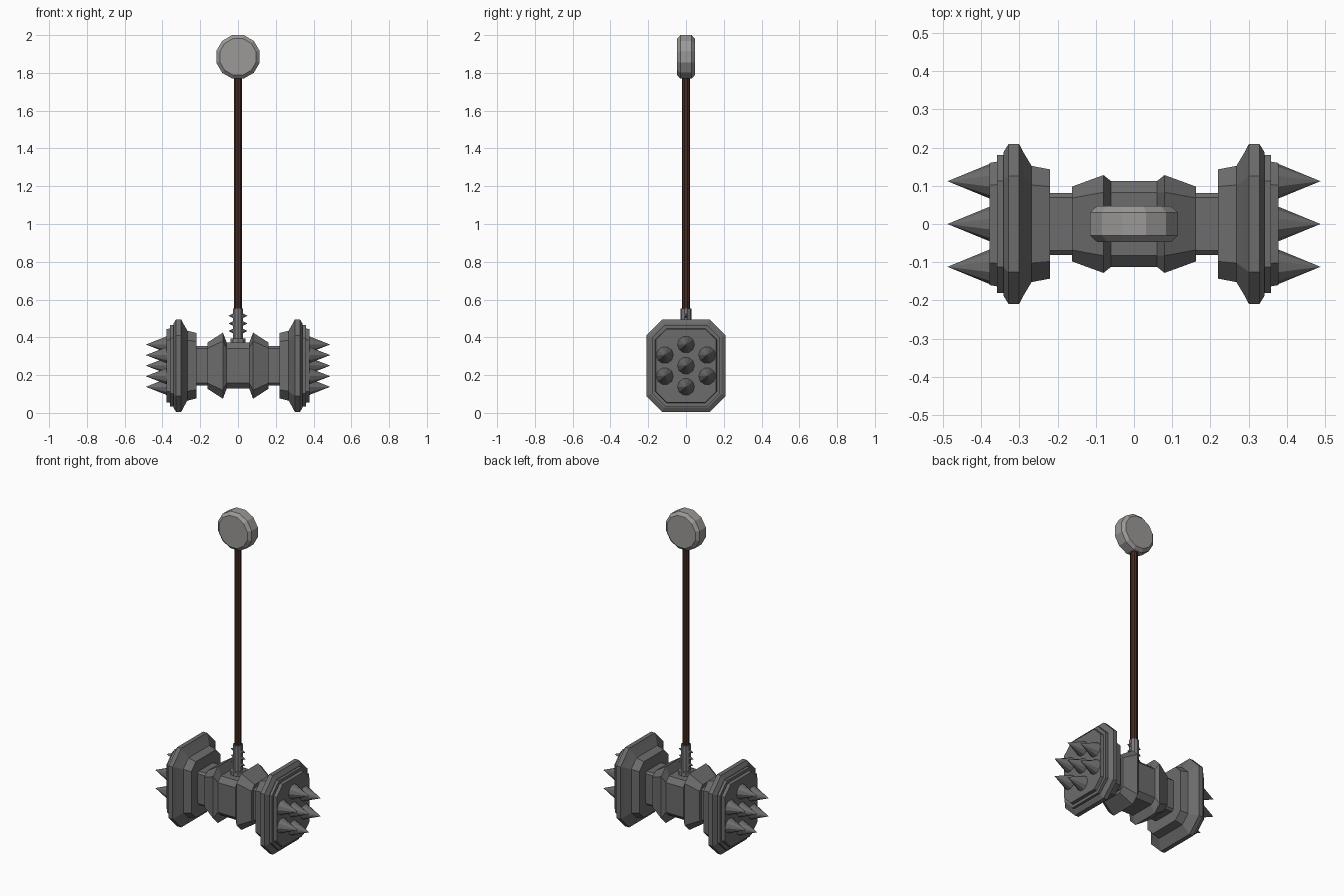
import bpy, bmesh, math
from mathutils import Vector, Matrix

if "Cube" in bpy.data.objects:
    bpy.data.objects.remove(bpy.data.objects["Cube"])

ZC = 0.25  # height of the head's axis


def material(name, r, g, b):
    m = bpy.data.materials.new(name)
    m.diffuse_color = (r, g, b, 1)
    m.use_nodes = True
    m.node_tree.nodes["Principled BSDF"].inputs["Base Color"].default_value = m.diffuse_color
    return m


DARK = material("dark_iron", 0.15, 0.15, 0.15)
MID = material("collar_steel", 0.2, 0.2, 0.2)
LIGHT = material("pale_steel", 0.33, 0.32, 0.31)
WOOD = material("dark_wood", 0.065, 0.024, 0.014)


def finish(name, bm, mat):
    bmesh.ops.recalc_face_normals(bm, faces=bm.faces[:])
    me = bpy.data.meshes.new(name)
    bm.to_mesh(me)
    bm.free()
    me.materials.append(mat)
    ob = bpy.data.objects.new(name, me)
    bpy.context.collection.objects.link(ob)
    return ob


def loft(name, rings, mat):
    """Skin a list of closed rings of points and cap both ends."""
    bm = bmesh.new()
    rows = [[bm.verts.new(p) for p in ring] for ring in rings]
    n = len(rows[0])
    for a, b in zip(rows, rows[1:]):
        for i in range(n):
            j = (i + 1) % n
            bm.faces.new((a[i], a[j], b[j], b[i]))
    bm.faces.new(rows[0])
    bm.faces.new(rows[-1])
    return finish(name, bm, mat)


def octagon(x, hy, hz, c):
    """Chamfered rectangle across the head at x."""
    pts = [(hy, hz - c), (hy - c, hz), (c - hy, hz), (-hy, hz - c),
           (-hy, c - hz), (c - hy, -hz), (hy - c, -hz), (hy, c - hz)]
    return [(x, y, ZC + z) for y, z in pts]


def turned(name, profile, sides, mat, start=(0, 0, 0), axis=(0, 0, 1)):
    """Lathe (distance along axis, radius) pairs around any axis."""
    rot = Vector((0, 0, 1)).rotation_difference(Vector(axis)).to_matrix()
    rings = []
    for d, r in profile:
        ring = []
        for i in range(sides):
            a = 2 * math.pi * (i + 0.5) / sides
            ring.append(Vector(start) + rot @ Vector((r * math.cos(a), r * math.sin(a), d)))
        rings.append(ring)
    return loft(name, rings, mat)


def spikes(name, spots, axis_x, radius, length, sides, mat):
    """Set of cones pointing along +x or -x."""
    bm = bmesh.new()
    for x, y, z in spots:
        m = Matrix.Translation((x + axis_x * length / 2, y, z)) @ \
            Matrix.Rotation(axis_x * math.pi / 2, 4, 'Y')
        bmesh.ops.create_cone(bm, cap_ends=True, segments=sides, radius1=radius,
                              radius2=0, depth=length, matrix=m)
    return finish(name, bm, mat)


# Head: half profile of (x, half width, half height, chamfer), mirrored in x
half = [(0.06, 0.112, 0.122, 0.03), (0.08, 0.128, 0.175, 0.045),
        (0.162, 0.098, 0.122, 0.03), (0.162, 0.081, 0.104, 0.012),
        (0.22, 0.081, 0.104, 0.012), (0.22, 0.143, 0.173, 0.045),
        (0.268, 0.152, 0.185, 0.05), (0.289, 0.187, 0.222, 0.07),
        (0.301, 0.21, 0.245, 0.084), (0.328, 0.21, 0.245, 0.084),
        (0.342, 0.187, 0.222, 0.072), (0.342, 0.18, 0.215, 0.068),
        (0.359, 0.18, 0.215, 0.068), (0.359, 0.163, 0.197, 0.06),
        (0.378, 0.16, 0.194, 0.058)]
profile = [(-x, y, z, c) for x, y, z, c in reversed(half)] + half
loft("hammer_head", [octagon(*p) for p in profile], DARK)

# Spikes on both striking faces: one in the middle and six around it
spots = [(0, 0), (0, 0.112), (0, -0.112)]
spots += [(sy * 0.112, sz * 0.056) for sy in (-1, 1) for sz in (-1, 1)]
for side, label in ((-1, "left"), (1, "right")):
    spikes(label + "_face_spikes", [(side * 0.376, y, ZC + z) for y, z in spots],
           side, 0.046, 0.112, 10, DARK)
    # Small studs on the collar
    spikes(label + "_collar_studs", [(side * 0.02, 0, z) for z in (0.434, 0.473, 0.514)],
           side, 0.015, 0.03, 8, MID)

# Collar, wooden shaft
turned("collar", [(0.36, 0.043), (0.395, 0.043), (0.395, 0.029), (0.553, 0.029)], 10, MID)
turned("shaft", [(0.5, 0.022), (1.8, 0.022)], 10, WOOD)

# Disc pommel facing the front, with bevelled rims
turned("pommel", [(-0.047, 0.1), (-0.03, 0.119), (0.03, 0.119), (0.047, 0.1)], 12, LIGHT,
       start=(0, 0, 1.885), axis=(0, 1, 0))
